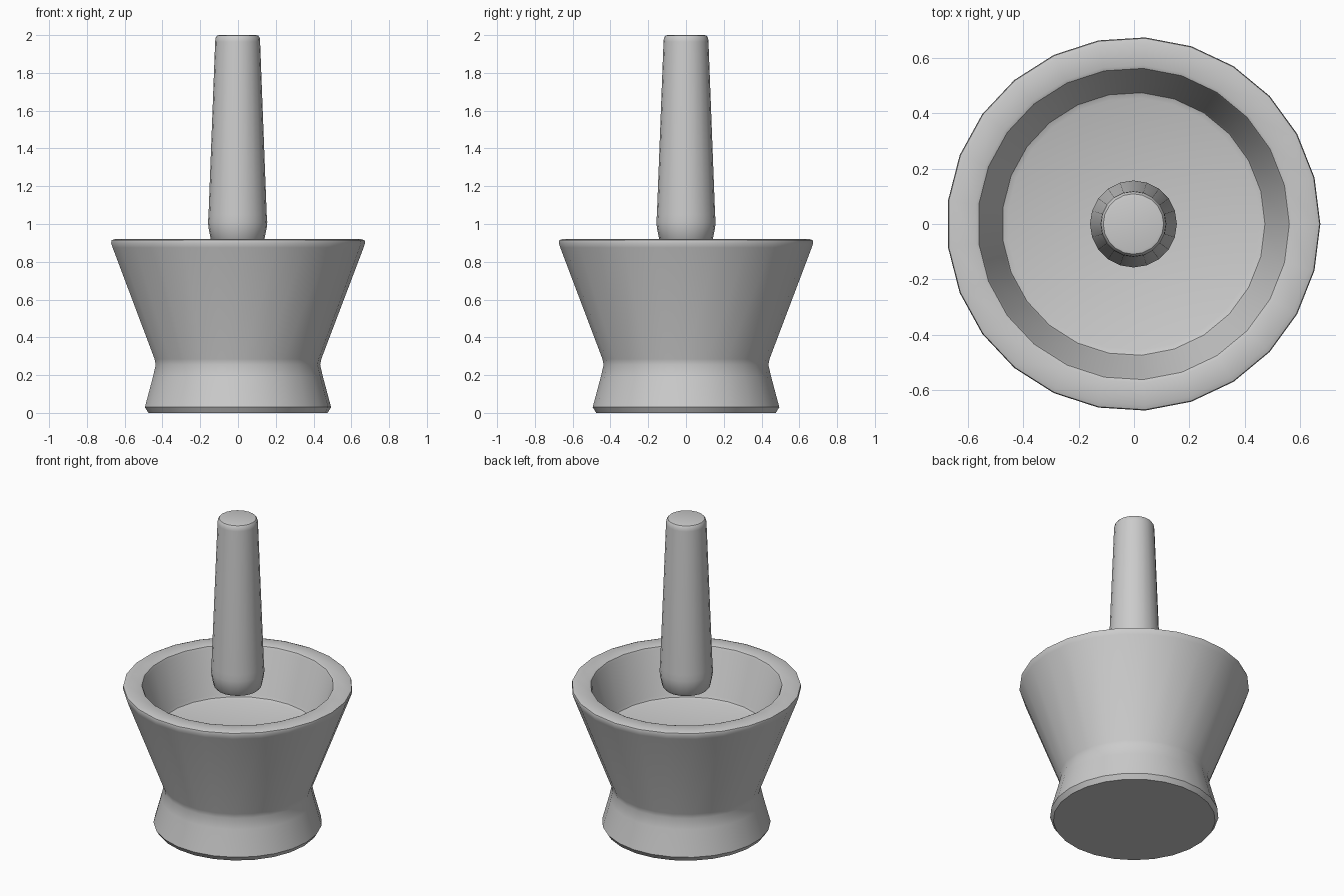
import bpy, bmesh, math

if "Cube" in bpy.data.objects:
    bpy.data.objects.remove(bpy.data.objects["Cube"])


def lathe(name, profile, sides, offset_x=0.0):
    """Turn an (r, z) profile around z and cap both ends."""
    bm = bmesh.new()
    rings = []
    for r, z in profile:
        rings.append([bm.verts.new((offset_x + r * math.cos(2 * math.pi * i / sides),
                                    r * math.sin(2 * math.pi * i / sides), z))
                      for i in range(sides)])
    for a, b in zip(rings, rings[1:]):
        for i in range(sides):
            j = (i + 1) % sides
            bm.faces.new((a[i], a[j], b[j], b[i]))
    bm.faces.new(rings[0][::-1])
    bm.faces.new(rings[-1])
    bmesh.ops.recalc_face_normals(bm, faces=bm.faces[:])
    mesh = bpy.data.meshes.new(name)
    bm.to_mesh(mesh)
    bm.free()
    obj = bpy.data.objects.new(name, mesh)
    bpy.context.collection.objects.link(obj)
    bpy.ops.object.select_all(action='DESELECT')
    obj.select_set(True)
    bpy.context.view_layer.objects.active = obj
    bpy.ops.object.shade_smooth_by_angle(angle=math.radians(40))
    return obj


# Mortar: flared foot, waist, bowl wall, rim, inner wall and flat floor
lathe("mortar_bowl", [
    (0.476, 0.0), (0.495, 0.03),
    (0.452, 0.19), (0.437, 0.255), (0.443, 0.285),
    (0.667, 0.875), (0.675, 0.90), (0.672, 0.914), (0.655, 0.92),
    (0.575, 0.92), (0.563, 0.915), (0.556, 0.90),
    (0.483, 0.635), (0.475, 0.618), (0.455, 0.61),
], 25, -0.002)

# Pestle: rounded grinding end and tapered handle, held above the bowl
lathe("pestle", [
    (0.105, 0.90), (0.130, 0.905), (0.142, 0.92),
    (0.154, 0.98), (0.157, 1.01), (0.154, 1.05),
    (0.119, 1.965), (0.117, 1.985), (0.109, 1.997), (0.098, 2.0),
], 20, -0.002)
